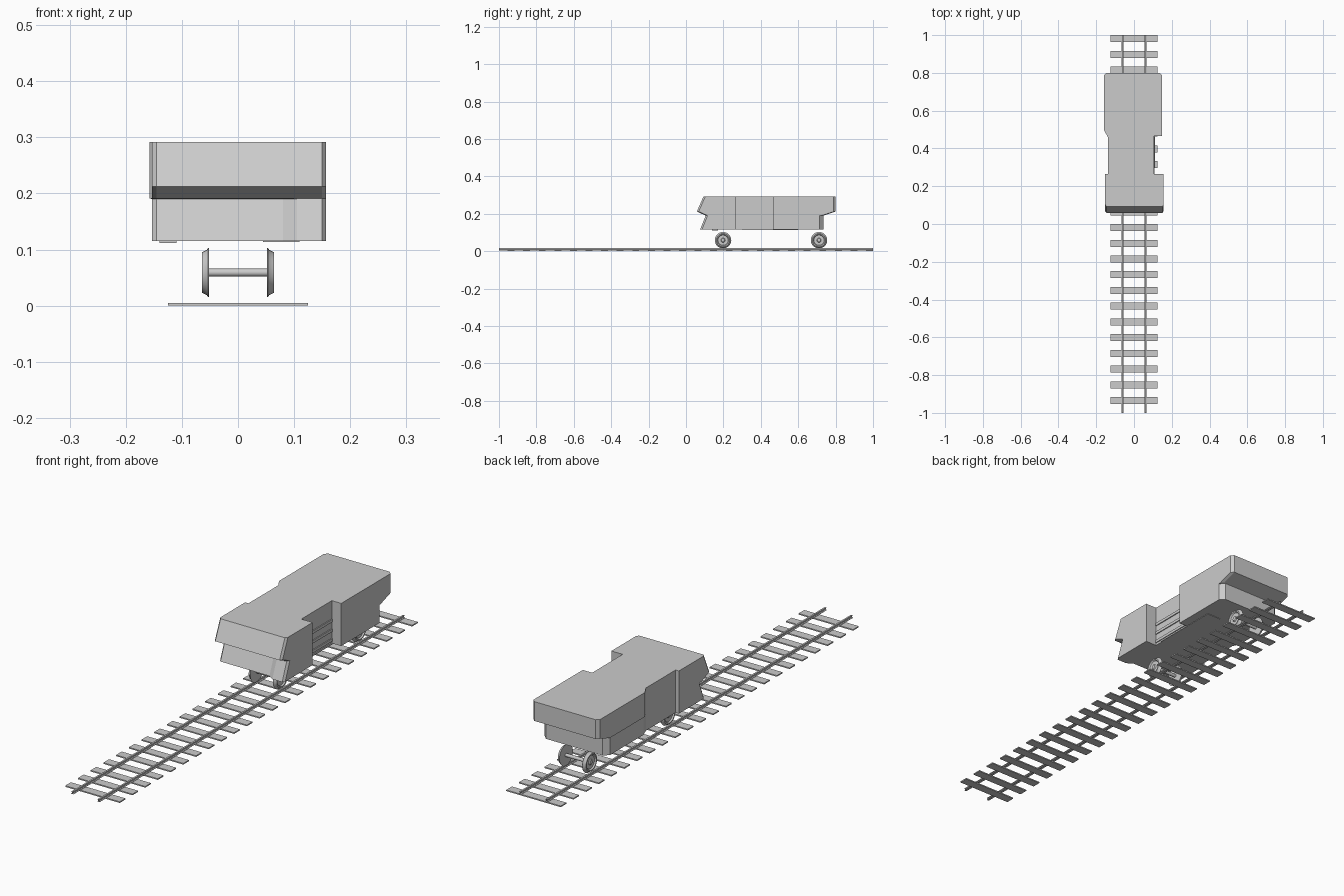
import bpy, bmesh, math

if "Cube" in bpy.data.objects:
    bpy.data.objects.remove(bpy.data.objects["Cube"])


def make(name, verts, faces):
    me = bpy.data.meshes.new(name)
    me.from_pydata(verts, [], faces)
    bm = bmesh.new()
    bm.from_mesh(me)
    bmesh.ops.recalc_face_normals(bm, faces=bm.faces)
    bm.to_mesh(me)
    bm.free()
    ob = bpy.data.objects.new(name, me)
    bpy.context.collection.objects.link(ob)
    return ob


def boxes(name, items):
    """One object from several (min corner, max corner) boxes."""
    v, f = [], []
    quads = [(0, 1, 3, 2), (4, 6, 7, 5), (0, 4, 5, 1), (2, 3, 7, 6), (0, 2, 6, 4), (1, 5, 7, 3)]
    for lo, hi in items:
        n = len(v)
        v += [(x, y, z) for x in (lo[0], hi[0]) for y in (lo[1], hi[1]) for z in (lo[2], hi[2])]
        f += [tuple(n + i for i in q) for q in quads]
    return make(name, v, f)


def smooth(ob):
    bpy.ops.object.select_all(action='DESELECT')
    ob.select_set(True)
    bpy.context.view_layer.objects.active = ob
    bpy.ops.object.shade_smooth_by_angle(angle=math.radians(35))


def lathe_x(name, profile, y, z, closed, segs=32):
    """Spin a list of (x, radius) points around an axle parallel to x."""
    n = len(profile)
    v = [(x, y + r * math.cos(a), z + r * math.sin(a))
         for a in (2 * math.pi * s / segs for s in range(segs)) for x, r in profile]
    f = []
    for s in range(segs):
        t = (s + 1) % segs
        for i in range(n - 1):
            f.append((s * n + i, s * n + i + 1, t * n + i + 1, t * n + i))
    if closed:
        f.append([s * n for s in range(segs)])
        f.append([s * n + n - 1 for s in range(segs)])
    ob = make(name, v, f)
    smooth(ob)
    return ob


# Sleepers
boxes("sleepers", [((-.125, y - .0185, 0), (.125, y + .0185, .005))
                   for y in (-.935 + k * .0833 for k in range(24))])

# Rails: open-ended I section
half = [(.005, .005), (.005, .0065), (.0015, .0085), (.0015, .012), (.0035, .013), (.0035, .016)]
section = half + [(-x, z) for x, z in reversed(half)]
for side, sx in (("left", -1), ("right", 1)):
    n = len(section)
    v = [(sx * .06 + x, y, z) for y in (-1, 1) for x, z in section]
    make(side + "_rail", v, [(i, (i + 1) % n, n + (i + 1) % n, n + i) for i in range(n)])

# Wheelsets
wheel = [(.052, .044), (.0535, .0435), (.0555, .0405), (.0645, .036), (.0645, .031),
         (.059, .027), (.059, .012), (.063, .009)]
for label, y in (("front", .198), ("rear", .711)):
    for side, sx in (("left", -1), ("right", 1)):
        lathe_x(f"{label}_{side}_wheel", [(sx * x, r) for x, r in wheel], y, .059, True)
    lathe_x(label + "_axle", [(-.0525, .007), (.0525, .007)], y, .059, True, 20)


# Body: one plan outline lofted through four heights
def outline(front, rear, jog, left, cut):
    return [(-.145, front), (.08, front), (.105, front - jog), (.15, front - jog),
            (.157, front - jog + .01), (.157, .265), (.105, .265), (.105, .465),
            (.148, .465), (.148, rear - cut), (.148 - cut, rear), (left + cut, rear),
            (left, rear - cut), (left, .495), (-.138, .46), (-.138, .265),
            (-.153, .265), (-.153, front + .01)]


levels = [(.115, outline(.092, .735, .017, -.152, .02)),
          (.19, outline(.122, .735, .017, -.152, .02)),
          (.191, outline(.105, .737, 0, -.158, .012)),
          (.212, outline(.058, .80, 0, -.158, .012)),
          (.292, outline(.093, .80, 0, -.158, .012))]
n = len(levels[0][1])
verts = [(x, y, z) for z, pts in levels for x, y in pts]
faces = [(k * n + i, k * n + (i + 1) % n, (k + 1) * n + (i + 1) % n, (k + 1) * n + i)
         for k in range(len(levels) - 1) for i in range(n)]
faces += [list(range(n)), list(range((len(levels) - 1) * n, len(levels) * n))]
make("wagon_body", verts, faces)

# Ledges in the right-hand recess and thin plates under the floor
boxes("recess_ledges", [((.104, .266, z), (.109, .464, z + .012)) for z in (.125, .165, .205)])
boxes("underfloor_plates", [((-.14, .14, .112), (-.11, .17, .116)),
                            ((.045, .30, .113), (.11, .60, .116))])
